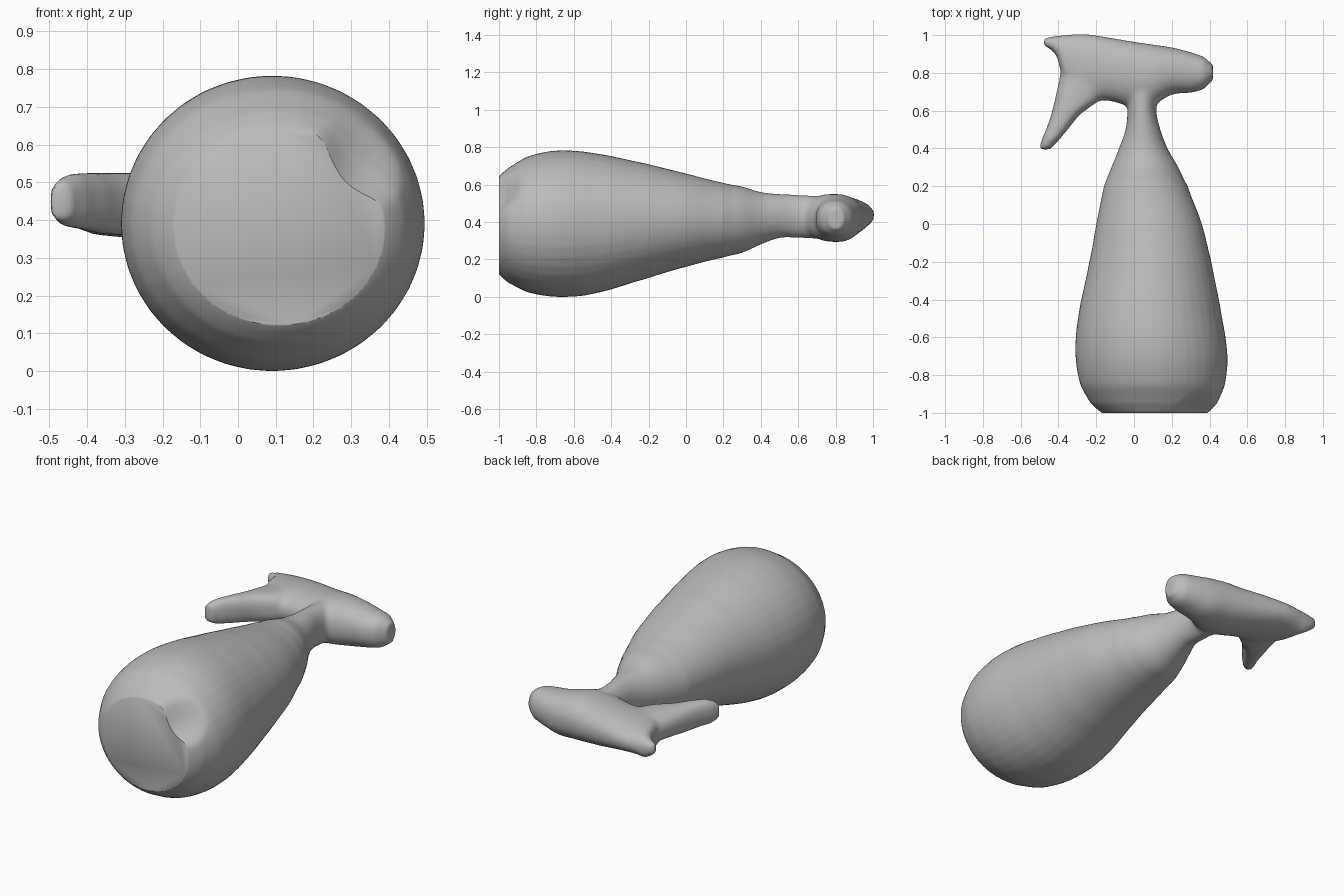
import bpy, bmesh, math
from mathutils import Vector

old = bpy.data.objects.get("Cube")
if old:
    bpy.data.objects.remove(old, do_unlink=True)

SIDES = 40


def spline(rows, steps=4):
    """Smoothly fill in rings between the given ones."""
    out = []
    for i in range(len(rows) - 1):
        a, b = rows[max(i - 1, 0)], rows[i]
        c, d = rows[i + 1], rows[min(i + 2, len(rows) - 1)]
        for s in range(steps):
            t = s / steps
            out.append([
                q if k == 0 and s == 0 else
                q + (r - q) * t if k == 0 else
                0.5 * (2 * q + (r - p) * t + (2 * p - 5 * q + 4 * r - u) * t * t
                       + (3 * q - p - 3 * r + u) * t ** 3)
                for k, (p, q, r, u) in enumerate(zip(a, b, c, d))])
    return out + [list(rows[-1])]


def loft(bm, rows, place, power=1.0):
    """Skin rounded rings: position, low and high width, low and high z."""
    rings = []
    for pos, lo, hi, zlo, zhi in spline(rows):
        ring = []
        for i in range(SIDES):
            a = math.tau * i / SIDES
            c, s = math.cos(a), math.sin(a)
            w = (lo + hi) / 2 + (hi - lo) / 2 * math.copysign(abs(c) ** power, c)
            z = (zlo + zhi) / 2 + (zhi - zlo) / 2 * math.copysign(abs(s) ** power, s)
            ring.append(bm.verts.new(place(pos, w, z)))
        rings.append(ring)
    for r0, r1 in zip(rings, rings[1:]):
        for i in range(SIDES):
            j = (i + 1) % SIDES
            bm.faces.new((r0[i], r0[j], r1[j], r1[i]))
    bm.faces.new(rings[0][::-1])
    bm.faces.new(rings[-1])


def along_y(pos, w, z):
    return (w, pos, z)


def along_x(pos, w, z):
    return (pos, w, z)


# Bottle body and neck, lying along y (base runs past the flat cut)
body = [(-1.06, -.08, .30, .20, .56), (-1, -.17, .39, .12, .645),
        (-.95, -.23, .44, .075, .69), (-.85, -.285, .482, .025, .75),
        (-.7, -.31, .495, 0, .782), (-.5, -.297, .467, .015, .77),
        (-.2, -.237, .41, .10, .71), (0, -.2, .36, .16, .66),
        (.2, -.16, .285, .21, .61), (.3, -.12, .235, .235, .59),
        (.4, -.08, .178, .28, .56), (.5, -.045, .14, .315, .55),
        (.6, -.035, .118, .315, .545), (.72, -.04, .13, .31, .54)]
# Spray head, running along x
head = [(-.48, .945, .985, .41, .47), (-.41, .89, .995, .37, .49),
        (-.37, .74, 1, .36, .51), (-.27, .64, 1.006, .35, .525),
        (-.15, .655, .99, .33, .535), (0, .62, .965, .305, .545),
        (.1, .63, .95, .295, .55), (.2, .685, .935, .295, .535),
        (.3, .695, .91, .315, .52), (.37, .715, .885, .33, .51),
        (.418, .76, .845, .36, .48)]
# Trigger, hanging back toward the base
trigger = [(.8, -.39, -.1, .36, .52), (.65, -.42, -.19, .36, .525),
           (.58, -.438, -.285, .365, .525), (.5, -.465, -.35, .375, .525),
           (.44, -.49, -.40, .38, .52), (.395, -.5, -.44, .40, .50)]

bm = bmesh.new()
loft(bm, body, along_y)
loft(bm, head, along_x, .9)
loft(bm, trigger, along_y, .8)
bmesh.ops.recalc_face_normals(bm, faces=bm.faces[:])
mesh = bpy.data.meshes.new("spray_bottle")
bm.to_mesh(mesh)
bm.free()
bottle = bpy.data.objects.new("spray_bottle", mesh)
bpy.context.collection.objects.link(bottle)

# Fuse the parts into one soft skin
remesh = bottle.modifiers.new("fuse", 'REMESH')
remesh.mode = 'VOXEL'
remesh.voxel_size = 0.013
soften = bottle.modifiers.new("soften", 'SMOOTH')
soften.factor = 0.5
soften.iterations = 6
bpy.context.view_layer.update()
fused = bottle.evaluated_get(bpy.context.evaluated_depsgraph_get())
bm = bmesh.new()
bm.from_mesh(fused.to_mesh())
bottle.modifiers.clear()

# Shallow dent at the rim of the base
dent, inward = Vector((.33, -.99, .56)), Vector((-.6, .2, -.75))
for v in bm.verts:
    d = (v.co - dent).length / .15
    if d < 1:
        v.co += inward * .055 * (1 - d * d) ** 2

# Flat base
cut = bmesh.ops.bisect_plane(bm, geom=bm.verts[:] + bm.edges[:] + bm.faces[:],
                             plane_co=(0, -1, 0), plane_no=(0, -1, 0), clear_outer=True)
rim = [e for e in cut["geom_cut"] if isinstance(e, bmesh.types.BMEdge)]
bmesh.ops.holes_fill(bm, edges=rim, sides=0)
bmesh.ops.recalc_face_normals(bm, faces=bm.faces[:])
bm.to_mesh(mesh)
bm.free()

grey = bpy.data.materials.new("plain_grey")
grey.use_nodes = True
colour = (.5, .5, .5, 1)
grey.diffuse_color = colour
grey.node_tree.nodes["Principled BSDF"].inputs["Base Color"].default_value = colour
mesh.materials.clear()
mesh.materials.append(grey)

bpy.ops.object.select_all(action='DESELECT')
bottle.select_set(True)
bpy.context.view_layer.objects.active = bottle
bpy.ops.object.shade_smooth_by_angle(angle=math.radians(40))
